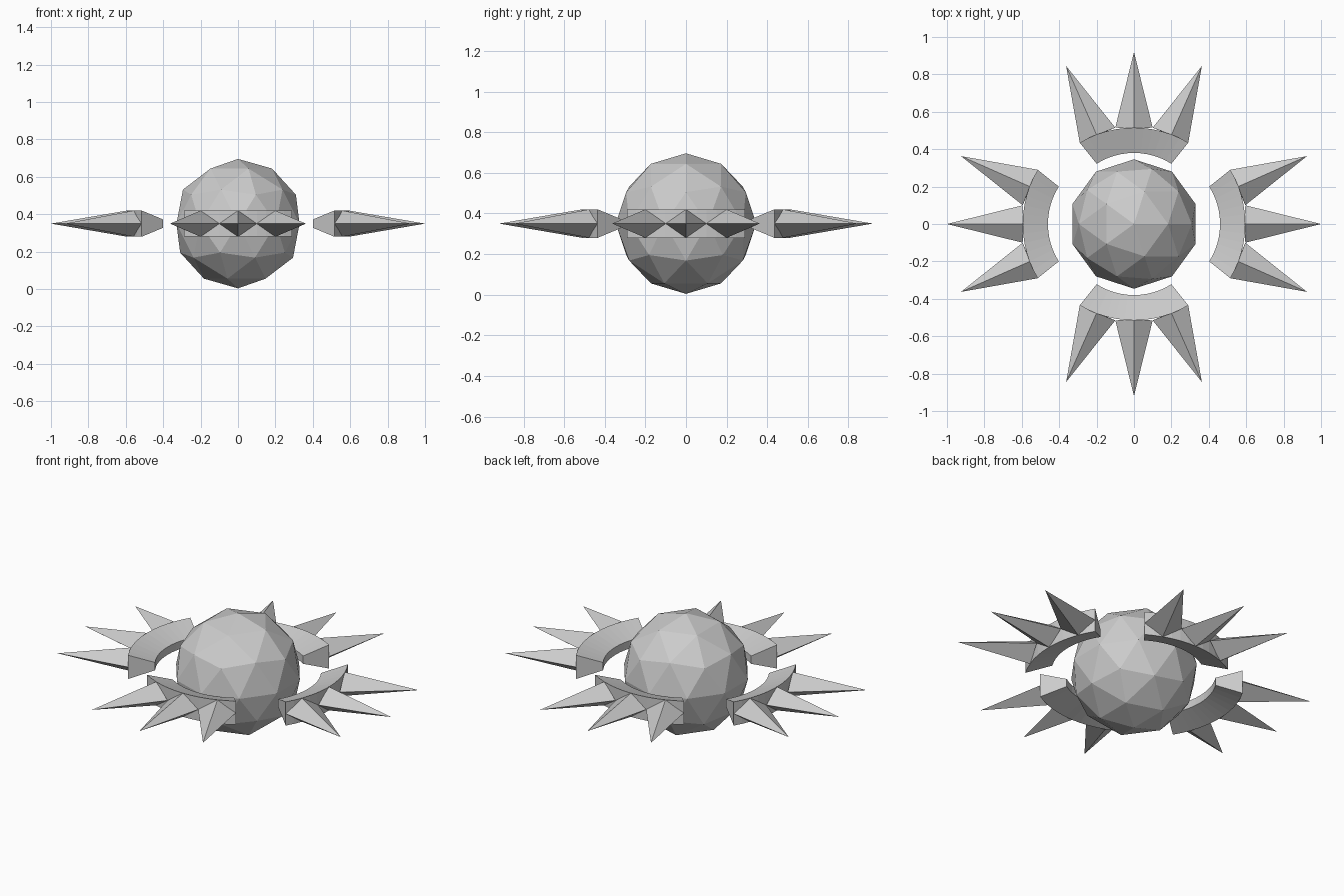
import bpy, bmesh, math
from mathutils import Matrix

if "Cube" in bpy.data.objects:
    bpy.data.objects.remove(bpy.data.objects["Cube"])

CZ = 0.35      # height of the middle plane
N = 12         # segments along each arc


def make_object(name, bm):
    bmesh.ops.recalc_face_normals(bm, faces=bm.faces)
    me = bpy.data.meshes.new(name)
    bm.to_mesh(me)
    bm.free()
    ob = bpy.data.objects.new(name, me)
    bpy.context.collection.objects.link(ob)
    return ob


def arc(half, mid, end):
    """Points (x, y) of a circular arc from (-half, end) through (0, mid) to (half, end)."""
    sag = mid - end
    r = (half * half + sag * sag) / (2 * sag)
    a = math.asin(half / r)
    return [(r * math.sin(t), mid - r + r * math.cos(t))
            for t in (-a + 2 * a * i / N for i in range(N + 1))]


def collar(name, mat):
    # curved wedge: thin on the inside, tall on the outside
    bm = bmesh.new()
    rings = []
    for (xi, yi), (xo, yo) in zip(arc(0.20, 0.38, 0.322), arc(0.29, 0.515, 0.435)):
        section = [(xi, yi, -0.023), (xo, yo, -0.07), (xo, yo, 0.07), (xi, yi, 0.023)]
        rings.append([bm.verts.new(p) for p in section])
    for a, b in zip(rings, rings[1:]):
        for k in range(4):
            j = (k + 1) % 4
            bm.faces.new((a[k], a[j], b[j], b[k]))
    bm.faces.new(rings[0])
    bm.faces.new(rings[-1])
    bm.transform(mat)
    make_object(name, bm)


def spike(name, mat, left, right, ridge, tip):
    # four-sided pyramid on a diamond base
    bm = bmesh.new()
    base = [bm.verts.new(p) for p in ((*left, 0), (*ridge, 0.07), (*right, 0), (*ridge, -0.07))]
    top = bm.verts.new((*tip, 0))
    for k in range(4):
        bm.faces.new((base[k], base[(k + 1) % 4], top))
    bm.faces.new(base)
    bm.transform(mat)
    make_object(name, bm)


# central faceted ball
bm = bmesh.new()
bmesh.ops.create_icosphere(bm, subdivisions=2, radius=0.346,
                           matrix=Matrix.Translation((0, 0, CZ)))
make_object("core_ball", bm)

# four collars with three spikes each; the side groups sit further out
for i, (side, push) in enumerate((("back", 0), ("left", 0.08), ("front", 0), ("right", 0.08))):
    mat = (Matrix.Translation((0, 0, CZ)) @ Matrix.Rotation(i * math.pi / 2, 4, 'Z')
           @ Matrix.Translation((0, push, 0)))
    collar(side + "_collar", mat)
    spike(side + "_middle_spike", mat, (-0.1, 0.515), (0.1, 0.515), (0, 0.512), (0, 0.92))
    for s, label in ((-1, "a"), (1, "b")):
        spike(f"{side}_outer_spike_{label}", mat, (0.1 * s, 0.515), (0.29 * s, 0.435),
              (0.2 * s, 0.477), (0.363 * s, 0.845))
